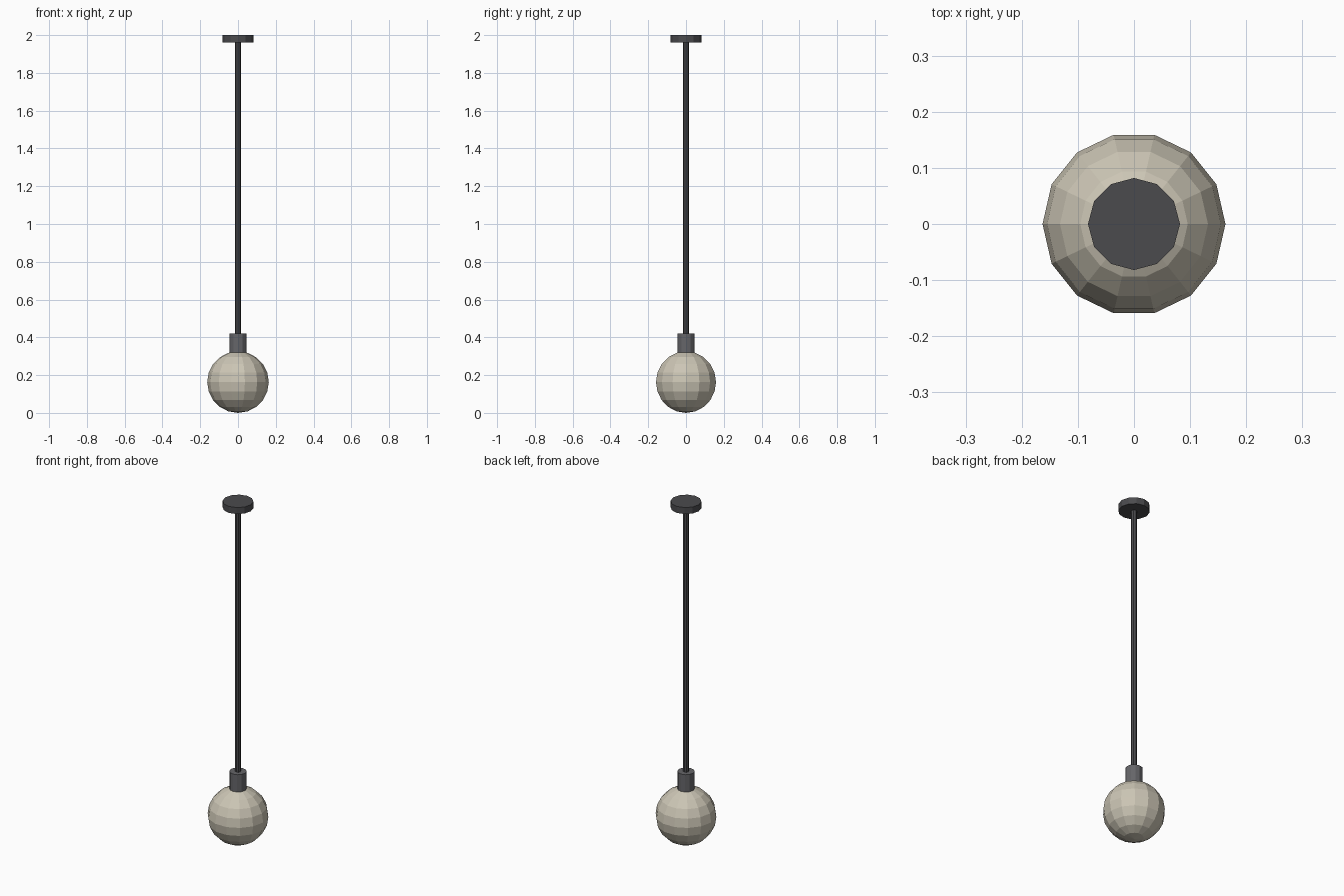
import bpy, bmesh
from math import pi
from mathutils import Matrix

if "Cube" in bpy.data.objects:
    bpy.data.objects.remove(bpy.data.objects["Cube"])


def finish(name, bm):
    mesh = bpy.data.meshes.new(name)
    bm.to_mesh(mesh)
    bm.free()
    obj = bpy.data.objects.new(name, mesh)
    bpy.context.collection.objects.link(obj)
    return obj


def cylinder(name, radius, z0, z1, sides):
    bm = bmesh.new()
    bmesh.ops.create_cone(bm, cap_ends=True, segments=sides, radius1=radius,
                          radius2=radius, depth=z1 - z0,
                          matrix=Matrix.Translation((0, 0, (z0 + z1) / 2)))
    return finish(name, bm)


def colour(obj, name, rgb):
    mat = bpy.data.materials.new(name)
    mat.diffuse_color = (*rgb, 1)
    mat.use_nodes = True
    mat.node_tree.nodes["Principled BSDF"].inputs["Base Color"].default_value = mat.diffuse_color
    obj.data.materials.append(mat)


# Faceted globe shade, with corners on the y axis
R = 0.163
bm = bmesh.new()
bmesh.ops.create_uvsphere(bm, u_segments=14, v_segments=10, radius=R,
                          matrix=Matrix.Translation((0, 0, R)) @ Matrix.Rotation(pi / 2, 4, 'Z'))
globe = finish("globe_shade", bm)
colour(globe, "warm_glass", (0.60, 0.56, 0.46))

# Lamp socket, hanging rod and ceiling plate
socket = cylinder("socket", 0.046, 0.30, 0.42, 12)
rod = cylinder("hanging_rod", 0.0155, 0.40, 1.97, 8)
plate = cylinder("ceiling_plate", 0.082, 1.962, 2.0, 12)
colour(socket, "socket_metal", (0.13, 0.13, 0.14))
colour(rod, "rod_metal", (0.07, 0.07, 0.075))
colour(plate, "plate_metal", (0.07, 0.07, 0.075))
